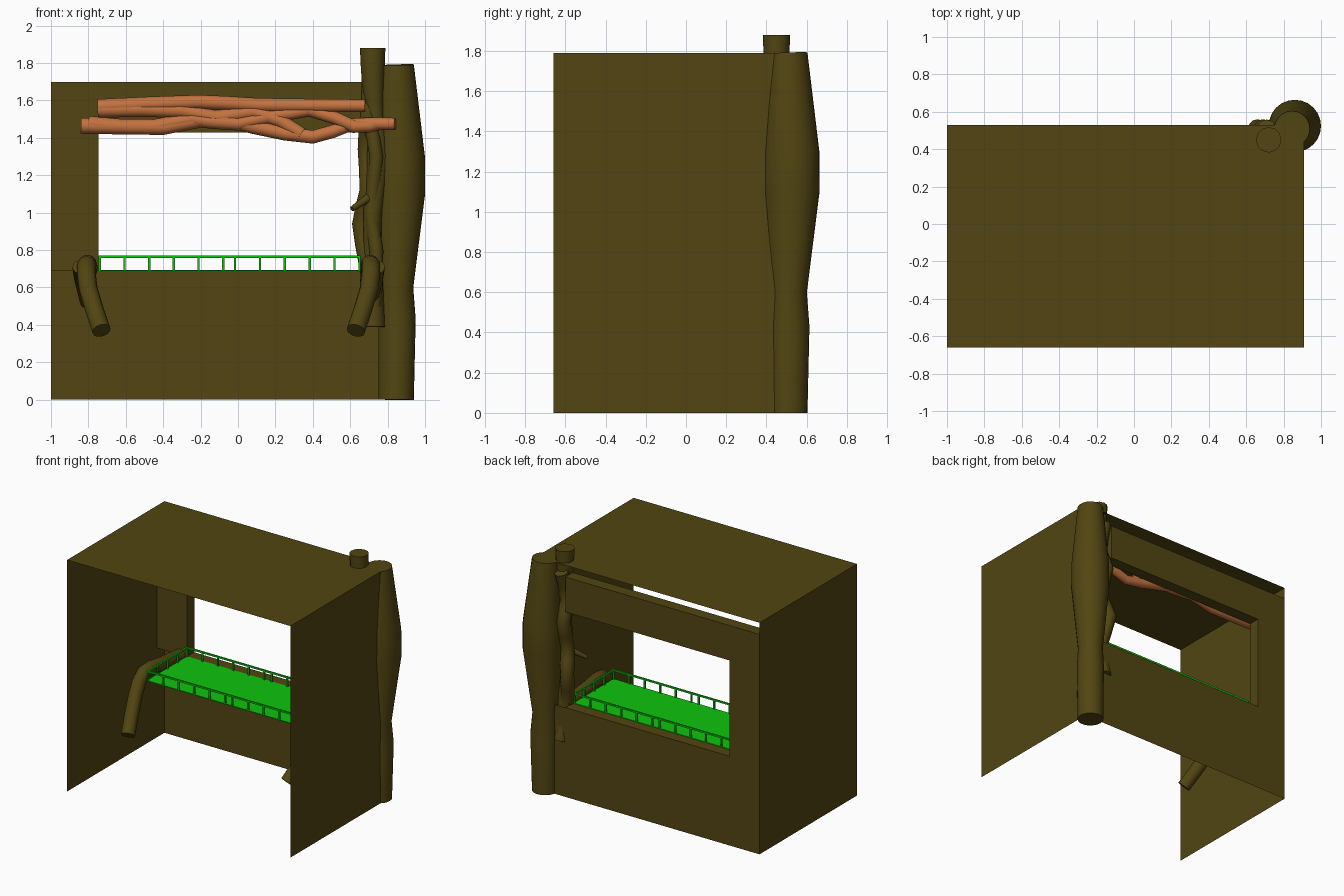
import bpy, bmesh, math
from mathutils import Vector

if "Cube" in bpy.data.objects:
    bpy.data.objects.remove(bpy.data.objects["Cube"])


def material(name, rgb):
    m = bpy.data.materials.new(name)
    m.diffuse_color = (*rgb, 1)
    m.use_nodes = True
    m.node_tree.nodes["Principled BSDF"].inputs["Base Color"].default_value = m.diffuse_color
    return m


BARK = material("bark_brown", (0.085, 0.06, 0.006))
GREEN = material("bed_green", (0.004, 0.55, 0.004))
ORANGE = material("branch_orange", (0.55, 0.17, 0.05))


def finish(name, bm, mat, smooth=False):
    me = bpy.data.meshes.new(name)
    bm.to_mesh(me)
    bm.free()
    me.materials.append(mat)
    ob = bpy.data.objects.new(name, me)
    bpy.context.collection.objects.link(ob)
    if smooth:
        bpy.ops.object.select_all(action='DESELECT')
        ob.select_set(True)
        bpy.context.view_layer.objects.active = ob
        bpy.ops.object.shade_smooth_by_angle(angle=math.radians(40))


def add_box(bm, lo, hi):
    for v in bmesh.ops.create_cube(bm, size=1)['verts']:
        v.co = [(a + b) / 2 + c * (b - a) for a, b, c in zip(lo, hi, v.co)]


def box(name, lo, hi, mat=BARK):
    bm = bmesh.new()
    add_box(bm, lo, hi)
    finish(name, bm, mat)


def sheet(name, lo, hi):
    """Single rectangle, flat along the axis where lo and hi agree."""
    bm = bmesh.new()
    flat = [a == b for a, b in zip(lo, hi)].index(True)
    i, j = [k for k in range(3) if k != flat]
    vs = []
    for a, b in ((lo, lo), (hi, lo), (hi, hi), (lo, hi)):
        c = list(lo)
        c[i], c[j] = a[i], b[j]
        vs.append(bm.verts.new(c))
    bm.faces.new(vs)
    finish(name, bm, BARK)


def spline(pts, n):
    """Catmull-Rom points through pts, n steps per span."""
    p = [Vector(q) for q in pts]
    p = [2 * p[0] - p[1]] + p + [2 * p[-1] - p[-2]]
    out = []
    for a, b, c, d in zip(p, p[1:], p[2:], p[3:]):
        for t in (k / n for k in range(n)):
            out.append((2 * b + (c - a) * t + (2 * a - 5 * b + 4 * c - d) * t ** 2
                        + (3 * b - a - 3 * c + d) * t ** 3) / 2)
    return out + [p[-2]]


def tube(name, pts, mat=BARK, ref=(1, 0, 0), sides=12, n=2):
    """Capped tube through (x, y, z, radius) points."""
    bm = bmesh.new()
    ref, pts, rings = Vector(ref), spline(pts, n), []
    co = [p.to_3d() for p in pts]
    for i, p in enumerate(pts):
        t = (co[min(i + 1, len(co) - 1)] - co[max(i - 1, 0)]).normalized()
        u = t.cross(ref).normalized()
        w = t.cross(u)
        rings.append([bm.verts.new(co[i] + p[3] * (u * math.cos(a) + w * math.sin(a)))
                      for a in (2 * math.pi * k / sides for k in range(sides))])
    for a, b in zip(rings, rings[1:]):
        for k in range(sides):
            m = (k + 1) % sides
            bm.faces.new((a[k], a[m], b[m], b[k]))
    bm.faces.new(rings[0])
    bm.faces.new(rings[-1])
    bmesh.ops.recalc_face_normals(bm, faces=bm.faces)
    finish(name, bm, mat, True)


# Thin shell: roof, side walls, lower back wall, sill
X0, X1, XW, Y0, YF, Y1, H, SILL = -1, .91, .66, -.66, .44, .53, 1.79, .69
sheet("roof", (X0, Y0, H), (X1, Y1, H))
sheet("left_wall", (X0, Y0, 0), (X0, Y1, H))
sheet("right_wall", (X1, Y0, 0), (X1, Y1, H))
sheet("lower_back_wall", (X0, Y1, 0), (X1, Y1, SILL))
sheet("window_sill", (X0, YF, SILL), (XW, Y1, SILL))

# Window post and lintel
box("window_post", (X0, YF, SILL), (-.745, Y1, 1.43))
box("window_lintel", (X0, YF, 1.43), (XW, Y1, 1.7))

# Large trunk at the back right corner: x, z, radius
trunk = [(.845, 0, .095), (.85, .43, .1), (.845, .6, .092), (.86, 1.1, .14),
         (.86, 1.3, .139), (.845, H, .095)]
tube("corner_trunk", [(x, x - .336, z, r) for x, z, r in trunk], sides=24, n=1)

# Twisted column: a main stem, two wavering vines and a twig
def vine(name, y, r, wave, pts):
    tube(name, [(x, y + wave * (-1) ** i, z, r) for i, (x, z) in enumerate(pts)])


tube("vine_main", [(.72, .45, .39, .068), (.72, .45, .75, .05), (.72, .43, 1, .05),
                   (.75, .45, 1.3, .06), (.735, .45, 1.5, .045), (.722, .45, 1.7, .06),
                   (.72, .45, 1.88, .068)])
vine("vine_left", .48, .05, .03, [(.71, .42), (.7, .7), (.66, .94), (.7, 1.12), (.69, 1.34),
                                  (.7, 1.5), (.71, 1.72)])
vine("vine_front", .41, .037, .01, [(.73, .5), (.74, .8), (.71, 1), (.74, 1.3), (.7, 1.48)])
tube("vine_twig", [(.73, .43, 1.1, .028), (.61, .34, 1.02, .014)])

# Interwoven orange branches across the window top: x, z
branches = {
    "top": [(-.75, 1.565), (-.21, 1.592), (.1, 1.575), (.68, 1.572)],
    "middle": [(-.75, 1.55), (-.3, 1.545), (.08, 1.46), (.4, 1.405), (.6, 1.47), (.84, 1.475)],
    "lower": [(-.84, 1.465), (-.45, 1.46), (-.25, 1.5), (0, 1.475), (.38, 1.55), (.62, 1.46),
              (.77, 1.48)],
    "inner": [(-.8, 1.475), (-.4, 1.455), (.08, 1.54), (.34, 1.42)],
}
for name, pts in branches.items():
    tube("branch_" + name, [(x, .4 - .04 * max(0, x) ** 2 + .01 * (-1) ** i, z, .039 - .008 * abs(x))
                            if x > 0 else (x, .4, z, .036 - .008 * x)
                            for i, (x, z) in enumerate(pts)], ORANGE, (0, 0, 1))

# Mirrored support limbs on both sides of the platform
for side, s in (("left", -1), ("right", 1)):
    def limb(name, r, pts):
        tube(side + name, [(s * d - .05, y, z, r) for d, y, z in pts])
    limb("_limb", .05, [(.755, .48, .68), (.75, .2, .71), (.76, .01, .72), (.75, -.11, .59),
                        (.68, -.3, .37)])
    limb("_limb_brace", .035, [(.8, .02, .71), (.79, .26, .64), (.76, .45, .52)])

# Green platform
BX0, BX1, BY0, RZ, T = -.745, .655, -.05, .77, .006
box("platform", (BX0, BY0, SILL - .002), (BX1, YF, SILL + .004), GREEN)

# Railing: two half-length runs of balusters front and back, plus the short ends
bm = bmesh.new()


def baluster(x, y):
    add_box(bm, (x - T, y - T, SILL), (x + T, y + T, RZ - T))


for y in (BY0 + T, YF - T):
    add_box(bm, (BX0, y - T, RZ - 2 * T), (BX1, y + T, RZ))
    for k in range(6):
        baluster(BX0 + T + .132 * k, y)
        baluster(BX1 - T - .133 * k, y)
for x in (BX0 + T, BX1 - T):
    add_box(bm, (x - T, BY0, RZ - 2 * T), (x + T, YF, RZ))
    for k in range(1, 4):
        baluster(x, BY0 + (YF - BY0) * k / 4)
finish("railing", bm, GREEN)
